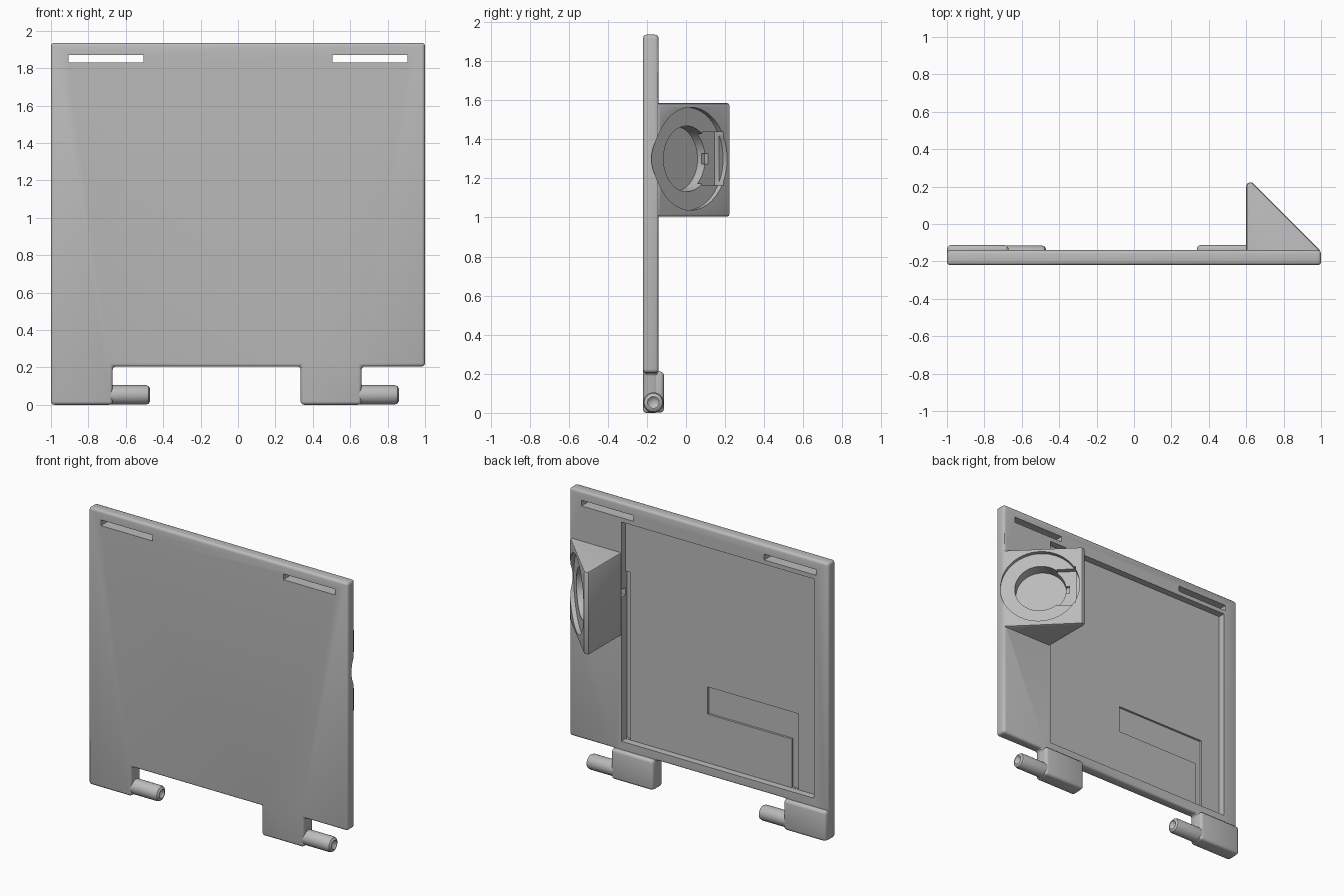
import bpy, bmesh, math
from mathutils import Matrix, Vector

cube = bpy.data.objects.get("Cube")
if cube:
    bpy.data.objects.remove(cube, do_unlink=True)

grey = bpy.data.materials.new("plain grey")
grey.use_nodes = True
GREY = (0.5, 0.5, 0.5, 1)
grey.diffuse_color = GREY
for node in grey.node_tree.nodes:
    if node.type == 'BSDF_PRINCIPLED':
        node.inputs["Base Color"].default_value = GREY


def make(name, bm):
    bmesh.ops.recalc_face_normals(bm, faces=bm.faces)
    me = bpy.data.meshes.new(name)
    bm.to_mesh(me)
    bm.free()
    me.materials.append(grey)
    ob = bpy.data.objects.new(name, me)
    bpy.context.collection.objects.link(ob)
    return ob


def box(name, x, y, z, matrix=Matrix()):
    bm = bmesh.new()
    size = Matrix.Diagonal((x[1] - x[0], y[1] - y[0], z[1] - z[0], 1))
    mid = Matrix.Translation((sum(x) / 2, sum(y) / 2, sum(z) / 2))
    bmesh.ops.create_cube(bm, size=1, matrix=matrix @ mid @ size)
    return make(name, bm)


def prism(name, points, offset):
    bm = bmesh.new()
    face = bm.faces.new([bm.verts.new(p) for p in points])
    ext = bmesh.ops.extrude_face_region(bm, geom=[face])
    bmesh.ops.translate(bm, vec=offset,
                        verts=[v for v in ext["geom"] if isinstance(v, bmesh.types.BMVert)])
    return make(name, bm)


def disc(name, radius, low, high, matrix):
    bm = bmesh.new()
    bmesh.ops.create_cone(bm, cap_ends=True, segments=64, radius1=radius, radius2=radius,
                          depth=high - low,
                          matrix=matrix @ Matrix.Translation((0, 0, (low + high) / 2)))
    return make(name, bm)


def apply(ob):
    dg = bpy.context.evaluated_depsgraph_get()
    me = bpy.data.meshes.new_from_object(ob.evaluated_get(dg))
    ob.modifiers.clear()
    ob.data = me


def bevel(ob, width, segments=3):
    m = ob.modifiers.new("round", 'BEVEL')
    m.width, m.segments, m.limit_method = width, segments, 'ANGLE'
    m.angle_limit = math.radians(40)
    apply(ob)
    return ob


def combine(ob, other, operation):
    m = ob.modifiers.new("combine", 'BOOLEAN')
    m.operation, m.object, m.solver = operation, other, 'EXACT'
    apply(ob)
    bpy.data.objects.remove(other, do_unlink=True)


# Plate outline with the two hinge tabs
outline = [(-1, 0), (-0.67, 0), (-0.67, 0.205), (0.335, 0.205), (0.335, 0),
           (0.66, 0), (0.66, 0.205), (1, 0.205), (1, 1.935), (-1, 1.935)]
panel = bevel(prism("panel", [(x, -0.22, z) for x, z in outline], (0, 0.08, 0)), 0.018)

# Shallow tray on the back, with cable channels in its floor
combine(panel, box("tray", (-0.89, 0.598), (-0.188, 0), (0.27, 1.80)), 'DIFFERENCE')
for x, z in (((0.56, 0.597), (0.272, 1.44)), ((-0.737, -0.035), (0.61, 0.80)),
             ((-0.737, -0.685), (0.272, 0.70))):
    combine(panel, box("channel", x, (-0.203, -0.16), z), 'DIFFERENCE')

# Strap slots through the top corners
for x in ((-0.905, -0.505), (0.505, 0.905)):
    combine(panel, box("slot", x, (-0.4, 0.1), (1.83, 1.87)), 'DIFFERENCE')

# Wedge housing with a face slanted towards the side
wedge_plan = [(0.6, -0.165), (0.98, -0.165), (0.998, -0.143), (0.632, 0.222),
              (0.616, 0.224), (0.604, 0.214), (0.6, 0.2)]
wedge = bevel(prism("wedge", [(x, y, 1.005) for x, y in wedge_plan], (0, 0, 0.58)), 0.012, 2)
combine(panel, wedge, 'UNION')

# Round seat, deep bore, contact pocket and cable notch in the slanted face
s = math.sqrt(0.5)
slant = Matrix(((-s, 0, s, 0.83), (s, 0, s, 0.025), (0, 1, 0, 1.3), (0, 0, 0, 1)))
combine(panel, disc("seat", 0.263, -0.03, 0.15, slant), 'DIFFERENCE')
combine(panel, disc("bore", 0.168, -0.12, 0.15, slant), 'DIFFERENCE')
combine(panel, box("pocket", (0.11, 0.235), (-0.137, 0.137), (-0.065, 0.1), slant), 'DIFFERENCE')
combine(panel, box("notch", (0.03, 0.19), (-0.027, 0.027), (-0.09, 0.1), slant), 'DIFFERENCE')
combine(panel, box("cable_hole", (0.55, 0.80), (-0.185, -0.145), (1.275, 1.325)), 'DIFFERENCE')
parts = [panel]

# Thick rear half of each hinge tab, and its pin
for side, x0, x1 in (("right", -1, -0.67), ("left", 0.335, 0.66)):
    block = box(side + "_hinge_block", (x0 + 0.001, x1 - 0.001), (-0.2, -0.113), (0.001, 0.212))
    parts.append(bevel(block, 0.02))
    end = x1 + 0.2
    profile = [(x1 - 0.05, 0), (x1 - 0.05, 0.052), (end - 0.022, 0.052), (end - 0.008, 0.047),
               (end, 0.034), (end, 0.03), (end - 0.03, 0)]
    bm = bmesh.new()
    vs = [bm.verts.new((x, -0.167, 0.053 + r)) for x, r in profile]
    es = [bm.edges.new(p) for p in zip(vs, vs[1:])]
    bmesh.ops.spin(bm, geom=vs + es, cent=Vector((0, -0.167, 0.053)), axis=(1, 0, 0),
                   angle=2 * math.pi, steps=32)
    bmesh.ops.remove_doubles(bm, verts=bm.verts, dist=0.0005)
    parts.append(make(side + "_hinge_pin", bm))

# Smooth rounded areas, keep crisp edges
bpy.ops.object.select_all(action='DESELECT')
for ob in parts:
    ob.select_set(True)
bpy.context.view_layer.objects.active = panel
bpy.ops.object.shade_smooth_by_angle(angle=math.radians(30))
